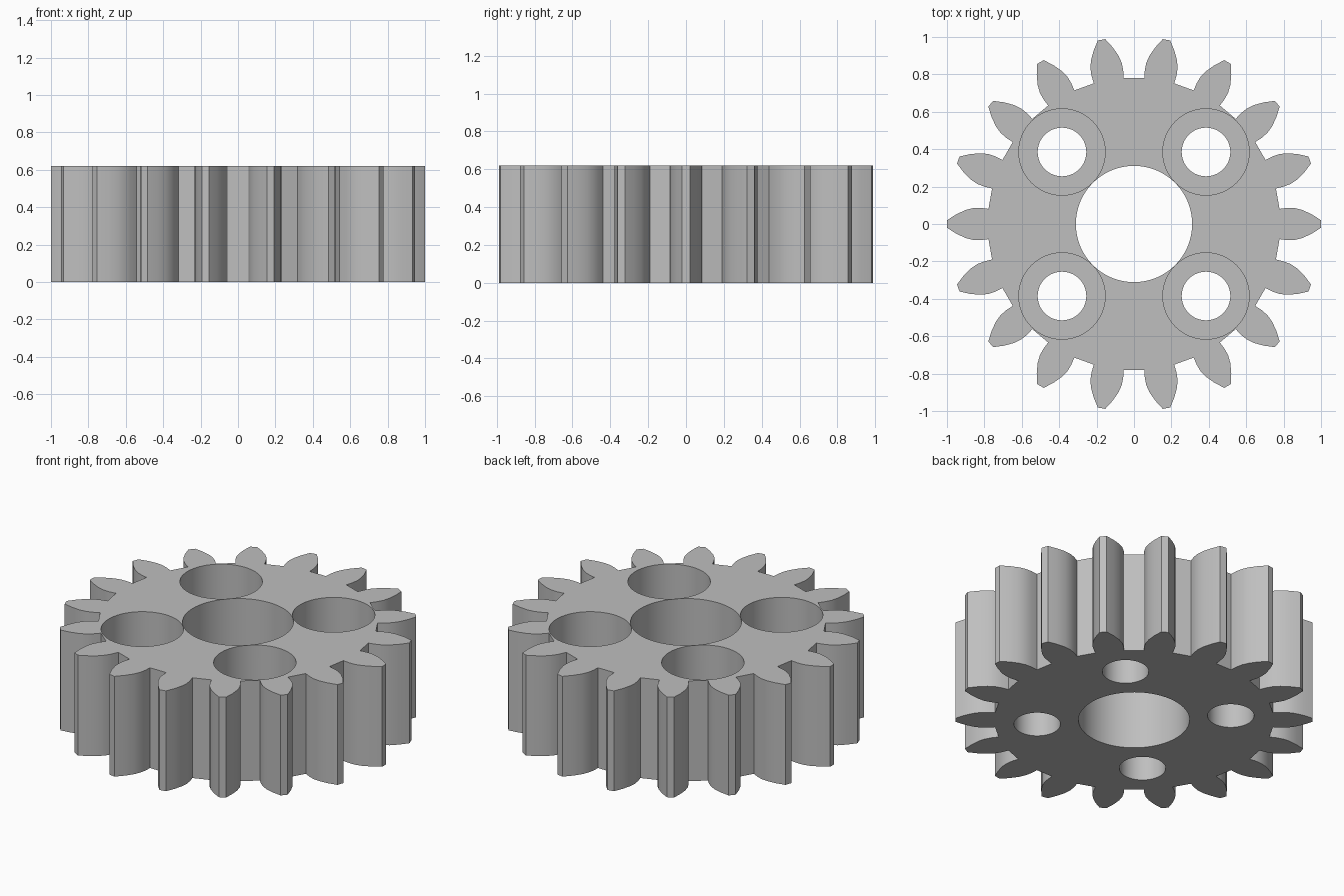
import bpy, bmesh, math

HEIGHT = 0.62
TEETH = 18
FLOOR = 0.28          # height of the counterbore floors
BOLT = 0.385          # bolt hole offset on both axes

cube = bpy.data.objects.get("Cube")
if cube:
    bpy.data.objects.remove(cube, do_unlink=True)

# Plain grey metal
grey = bpy.data.materials.new("grey_metal")
grey.use_nodes = True
colour = (0.52, 0.52, 0.52, 1)
grey.diffuse_color = colour
grey.node_tree.nodes["Principled BSDF"].inputs["Base Color"].default_value = colour


def prism(name, outline, z0, z1):
    """Extrude a closed outline between two heights."""
    bm = bmesh.new()
    face = bm.faces.new([bm.verts.new((x, y, z0)) for x, y in outline])
    side = bmesh.ops.extrude_face_region(bm, geom=[face])["geom"]
    for v in side:
        if isinstance(v, bmesh.types.BMVert):
            v.co.z = z1
    bmesh.ops.recalc_face_normals(bm, faces=bm.faces)
    mesh = bpy.data.meshes.new(name)
    bm.to_mesh(mesh)
    bm.free()
    obj = bpy.data.objects.new(name, mesh)
    bpy.context.collection.objects.link(obj)
    mesh.materials.append(grey)
    return obj


def circle(cx, cy, r, n=64):
    return [(cx + r * math.cos(math.tau * i / n),
             cy + r * math.sin(math.tau * i / n)) for i in range(n)]


# Tooth flank as (distance from axis, half width), root to tip
flank = [(0.778, 0.081), (0.82, 0.086), (0.86, 0.085),
         (0.90, 0.075), (0.95, 0.052), (1.0, 0.02)]
tooth = [(r, -w) for r, w in flank] + [(r, w) for r, w in reversed(flank)]

# Gear body with all teeth
outline = []
for k in range(TEETH):
    a = math.tau * k / TEETH
    c, s = math.cos(a), math.sin(a)
    outline += [(x * c - y * s, x * s + y * c) for x, y in tooth]
gear = prism("gear", outline, 0, HEIGHT)

# Cutters: axle bore, then bolt holes with counterbores
cutters = [prism("axle_cutter", circle(0, 0, 0.311), -0.1, HEIGHT + 0.1)]
for sx in (-1, 1):
    for sy in (-1, 1):
        x, y = sx * BOLT, sy * BOLT
        cutters.append(prism("bolt_cutter", circle(x, y, 0.13), -0.1, HEIGHT + 0.1))
        cutters.append(prism("counterbore_cutter", circle(x, y, 0.231), FLOOR, HEIGHT + 0.1))

bpy.ops.object.select_all(action="DESELECT")
bpy.context.view_layer.objects.active = gear
gear.select_set(True)
for cutter in cutters:
    cutter.hide_render = True
    mod = gear.modifiers.new("cut", "BOOLEAN")
    mod.operation = "DIFFERENCE"
    mod.solver = "EXACT"
    mod.object = cutter
    bpy.ops.object.modifier_apply(modifier=mod.name)
for cutter in cutters:
    bpy.data.objects.remove(cutter, do_unlink=True)

# Smooth curved walls, crisp rims
bpy.ops.object.shade_smooth_by_angle(angle=math.radians(25))
